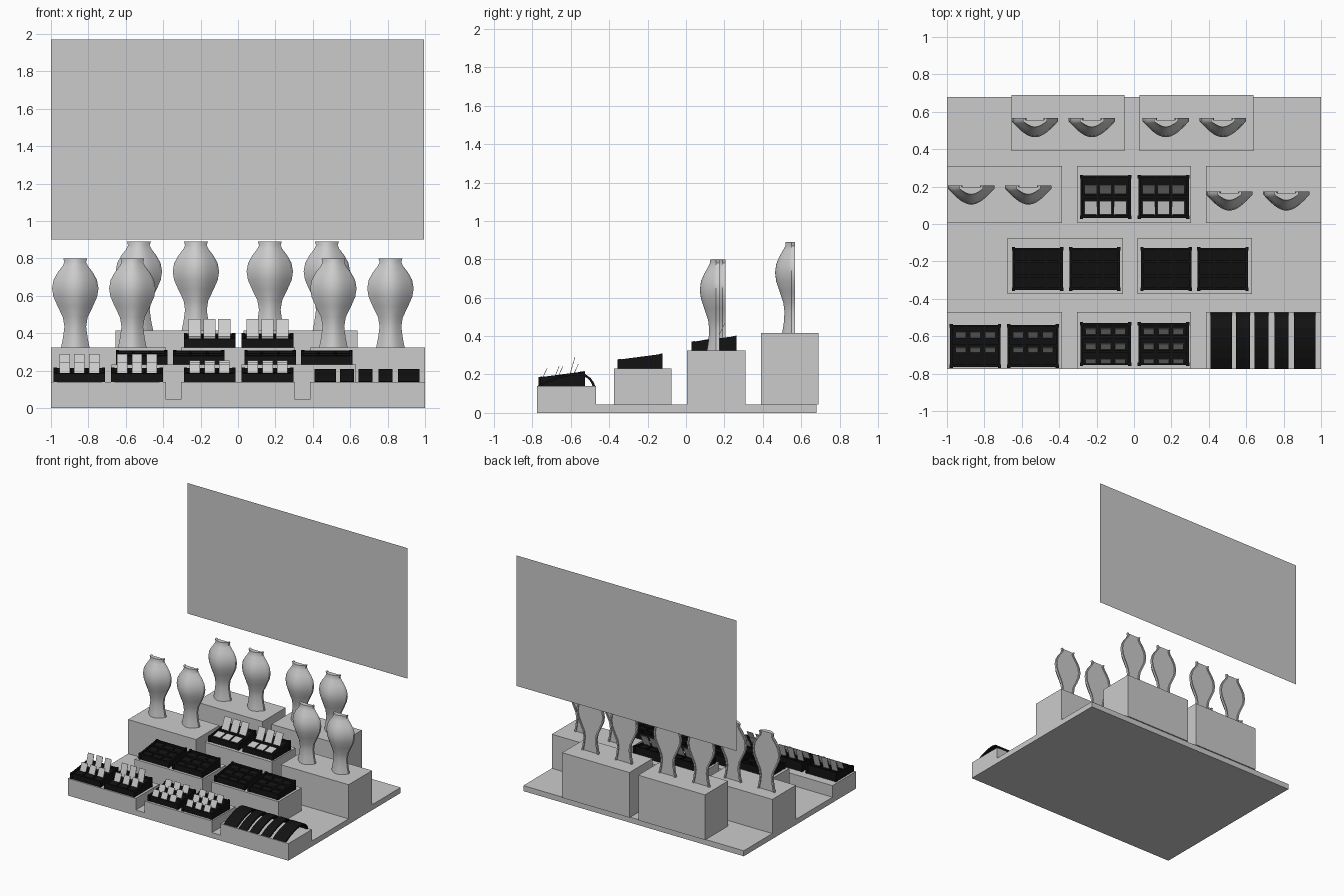
import bpy, bmesh, math

if "Cube" in bpy.data.objects:
    bpy.data.objects.remove(bpy.data.objects["Cube"])

black = bpy.data.materials.new("black_velvet")
black.diffuse_color = (0.006, 0.006, 0.006, 1)
black.use_nodes = True
black.node_tree.nodes["Principled BSDF"].inputs["Base Color"].default_value = black.diffuse_color


def make(name, bm, mat=None):
    bmesh.ops.recalc_face_normals(bm, faces=bm.faces)
    me = bpy.data.meshes.new(name)
    bm.to_mesh(me)
    bm.free()
    ob = bpy.data.objects.new(name, me)
    bpy.context.collection.objects.link(ob)
    if mat:
        me.materials.append(mat)
    return ob


def prism(bm, x0, x1, prof):
    """Extrude a closed (y, z) outline from x0 to x1."""
    a = [bm.verts.new((x0, y, z)) for y, z in prof]
    b = [bm.verts.new((x1, y, z)) for y, z in prof]
    bm.faces.new(a)
    bm.faces.new(b[::-1])
    n = len(a)
    for i in range(n):
        bm.faces.new((a[i], b[i], b[(i + 1) % n], a[(i + 1) % n]))


def box(name, x0, x1, y0, y1, z0, z1):
    bm = bmesh.new()
    prism(bm, x0, x1, [(y0, z0), (y1, z0), (y1, z1), (y0, z1)])
    return make(name, bm)


# Base slab and stepped display blocks
box("base_slab", -1, 1, -0.775, 0.68, 0, 0.045)
three = [(-1, -0.385), (-0.305, 0.305), (0.385, 1)]
rows = [("front_block", three, -0.775, -0.47, 0.14),
        ("second_block", [(-0.675, -0.06), (0.02, 0.63)], -0.375, -0.075, 0.232),
        ("third_block", three, 0.005, 0.31, 0.325),
        ("rear_block", [(-0.655, -0.05), (0.03, 0.64)], 0.39, 0.69, 0.415)]
for name, spans, y0, y1, z1 in rows:
    for x0, x1 in spans:
        box(name, x0, x1, y0, y1, 0.045, z1)

# Thin upright back panel
bm = bmesh.new()
bm.faces.new([bm.verts.new(p) for p in
              ((-1, 0.775, 0.9), (0.995, 0.775, 0.9), (0.995, 0.775, 1.97), (-1, 0.775, 1.97))])
make("back_panel", bm)

TW, TD = 0.27, 0.23     # tray width and depth
HF, HB = 0.045, 0.075   # tray front and back height


def tray(xc, y0, z0, bars):
    """Sloped tray: sunken bed, raised rim, corner posts and padded cross bars."""
    bm = bmesh.new()

    def wedge(xa, xb, ya, yb, lift):
        za, zb = (z0 + HF + (HB - HF) * t / TD + lift for t in (ya, yb))
        prism(bm, xa, xb, [(y0 + ya, z0), (y0 + yb, z0), (y0 + yb, zb), (y0 + ya, za)])
    h = TW / 2
    wedge(xc - h + .01, xc + h - .01, .01, TD - .01, -.014)
    wedge(xc - h, xc - h + .013, .004, TD - .004, 0)
    wedge(xc + h - .013, xc + h, .004, TD - .004, 0)
    wedge(xc - h, xc + h, .002, .015, 0)
    wedge(xc - h, xc + h, TD - .015, TD - .002, 0)
    for s in (-1, 1):
        for ya in (-.002, TD - .016):
            c = xc + s * (h - .006)
            wedge(c - .009, c + .009, ya, ya + .018, .002)
    for i in range(1, bars):
        t = TD * i / bars
        wedge(xc - h + .01, xc + h - .01, t - .008, t + .008, -.004)
    for i in (-1, 1):
        c = xc + i * TW / 6
        wedge(c - .006, c + .006, .01, TD - .01, -.006)
    make("display_tray", bm, black)


def cards(xc, ya, za, yb, zb, w=0.056):
    """Three thin cards leaning from (ya, za) to (yb, zb)."""
    bm = bmesh.new()
    l = math.hypot(yb - ya, zb - za)
    ny, nz = (zb - za) / l * .003, -(yb - ya) / l * .003
    for i in (-1, 0, 1):
        c = xc + i * 0.079
        prism(bm, c - w / 2, c + w / 2,
              [(ya, za), (yb, zb), (yb + ny, zb + nz), (ya + ny, za + nz)])
    make("display_cards", bm)


# Trays with their cards
for xc in (-0.848, -0.54):
    tray(xc, -0.767, 0.14, 2)
    cards(xc, -0.61, 0.19, -0.58, 0.29)
    cards(xc, -0.688, 0.18, -0.662, 0.245)
for xc in (-0.152, 0.158):
    tray(xc, -0.757, 0.14, 3)
    for y, z in ((-0.59, 0.255), (-0.67, 0.245), (-0.752, 0.235)):
        cards(xc, y, z - 0.06, y + 0.028, z)
    tray(xc, 0.03, 0.325, 2)
    cards(xc, 0.16, 0.385, 0.205, 0.475, 0.066)
    cards(xc, 0.05, 0.372, 0.122, 0.386, 0.066)
for xc in (-0.515, -0.21, 0.172, 0.475):
    tray(xc, -0.355, 0.232, 3)

# Curved strips on the front right block
arc = [(-0.774, 0.142), (-0.72, 0.17), (-0.66, 0.192), (-0.60, 0.207), (-0.56, 0.21),
       (-0.525, 0.202), (-0.497, 0.182), (-0.48, 0.158), (-0.474, 0.14)]
inner = [(-0.487, 0.14), (-0.495, 0.16), (-0.51, 0.178), (-0.53, 0.19), (-0.56, 0.197),
         (-0.60, 0.194), (-0.66, 0.18), (-0.72, 0.158), (-0.755, 0.14)]
for x0, x1 in ((.41, .525), (.545, .62), (.645, .72), (.75, .825), (.855, .97)):
    bm = bmesh.new()
    prism(bm, x0, x1, arc + inner)
    make("curved_strip", bm, black)

# Necklace bust: (height, half width, depth) of each section
KEYS = [(0, .076, .066), (.05, .066, .058), (.11, .058, .054), (.16, .066, .060),
        (.22, .095, .080), (.27, .117, .097), (.315, .124, .103), (.36, .116, .097),
        (.40, .094, .080), (.435, .067, .060), (.455, .058, .050), (.475, .064, .048)]
SEG, RIM = 16, 0.018


def bust(xc, yb, z0):
    bm = bmesh.new()
    rings = []
    for h, w, d in KEYS:
        pts = [(-w, yb)]
        for i in range(SEG + 1):
            u = -1 + 2 * i / SEG
            pts.append((w * u, yb - RIM - (d - RIM) * math.cos(u * math.pi / 2)))
        k = w - .012
        pts += [(w, yb), (k, yb), (k, yb - .010), (-k, yb - .010), (-k, yb)]
        rings.append([bm.verts.new((xc + x, y, z0 + h)) for x, y in pts])
    n = len(rings[0])
    for a, b in zip(rings, rings[1:]):
        for i in range(n):
            j = (i + 1) % n
            bm.faces.new((a[i], a[j], b[j], b[i]))
    bm.faces.new(rings[0])
    bm.faces.new(rings[-1])
    ob = make("necklace_bust", bm)
    bpy.ops.object.select_all(action='DESELECT')
    ob.select_set(True)
    bpy.context.view_layer.objects.active = ob
    bpy.ops.object.shade_smooth_by_angle(angle=math.radians(40))


for x in (-0.53, -0.225, 0.17, 0.475):
    bust(x, 0.567, 0.415)
for x in (-0.87, -0.565):
    bust(x, 0.207, 0.325)
for x in (0.51, 0.815):
    bust(x, 0.175, 0.325)
